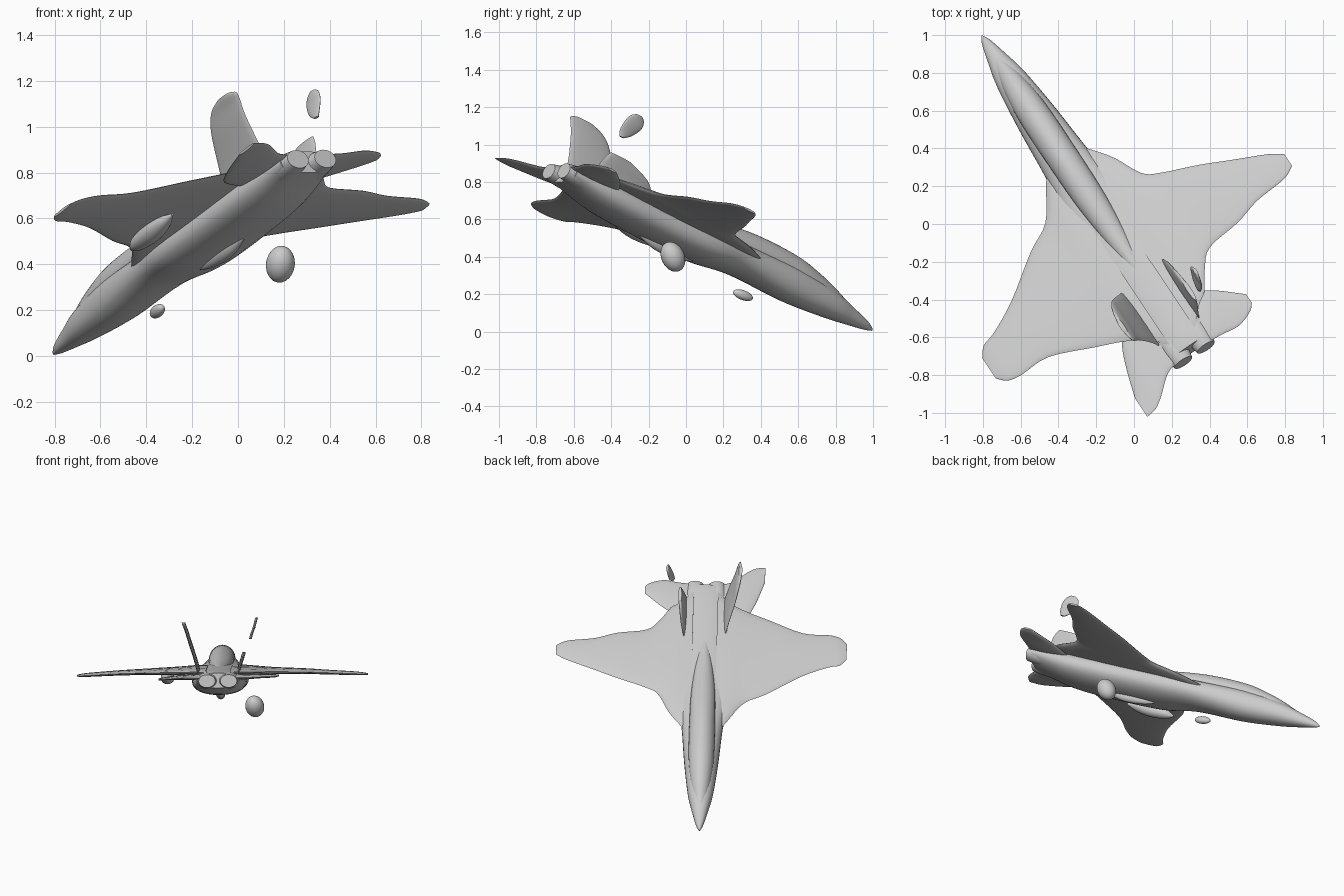
import bpy, bmesh
from math import sin, cos, pi, radians, copysign
from mathutils import Matrix, Vector

if "Cube" in bpy.data.objects:
    bpy.data.objects.remove(bpy.data.objects["Cube"])

# Aircraft frame: x = aft of nose tip, y = right wing, z = up; then posed nose-down
POSE = (Matrix.Translation((-0.805, 0.995, 0.01)) @ Matrix.Rotation(radians(-56.3), 4, 'Z')
        @ Matrix.Rotation(radians(-23.3), 4, 'Y') @ Matrix.Rotation(radians(0.9), 4, 'X'))


def smooth_stations(st, n=5):
    """Resample station tuples with a Catmull-Rom spline."""
    out = []
    for i in range(len(st) - 1):
        p0, p1, p2, p3 = (Vector(st[max(0, min(len(st) - 1, i + k))]) for k in (-1, 0, 1, 2))
        for j in range(n):
            t = j / n
            out.append(0.5 * (2 * p1 + (p2 - p0) * t + (2 * p0 - 5 * p1 + 4 * p2 - p3) * t * t
                              + (3 * p1 - p0 - 3 * p2 + p3) * t ** 3))
    out.append(Vector(st[-1]))
    return out


def loft(name, rings, angle=40):
    bm = bmesh.new()
    vr = [[bm.verts.new(p) for p in r] for r in rings]
    n = len(vr[0])
    for a, b in zip(vr, vr[1:]):
        for i in range(n):
            bm.faces.new((a[i], a[(i + 1) % n], b[(i + 1) % n], b[i]))
    bm.faces.new(vr[0])
    bm.faces.new(vr[-1])
    bmesh.ops.recalc_face_normals(bm, faces=bm.faces)
    me = bpy.data.meshes.new(name)
    bm.to_mesh(me)
    bm.free()
    ob = bpy.data.objects.new(name, me)
    bpy.context.collection.objects.link(ob)
    ob.matrix_world = POSE
    bpy.ops.object.select_all(action='DESELECT')
    ob.select_set(True)
    bpy.context.view_layer.objects.active = ob
    bpy.ops.object.shade_smooth_by_angle(angle=radians(angle))
    return ob


def se(v, e):
    return copysign(abs(v) ** e, v)


def body(name, stations, y=0.0, e=0.9, n=32):
    """Stations: (aft, half width, top, bottom)."""
    rings = []
    for a, w, top, bot in smooth_stations(stations):
        c, h = (top + bot) / 2, (top - bot) / 2
        rings.append([(a, y + w * se(cos(2 * pi * i / n), e), c + h * se(sin(2 * pi * i / n), e))
                      for i in range(n)])
    return loft(name, rings)


def surface(name, stations, n=24):
    """Lifting surface. Stations: (right, height, lead edge, trail edge, half thickness)."""
    rings = []
    for y, z, lead, trail, t in smooth_stations(stations, 4):
        c, h = (lead + trail) / 2, (trail - lead) / 2
        rings.append([(c + h * cos(2 * pi * i / n), y, z + t * sin(2 * pi * i / n))
                      for i in range(n)])
    return loft(name, rings)


def fin(name, stations, t=0.012, n=20):
    """Upright surface. Stations: (height, right, lead edge, trail edge)."""
    rings = []
    for z, y, lead, trail in smooth_stations(stations, 4):
        c, h = (lead + trail) / 2, (trail - lead) / 2
        rings.append([(c + h * cos(2 * pi * i / n), y + t * sin(2 * pi * i / n), z)
                      for i in range(n)])
    return loft(name, rings)


# Fuselage and canopy spine
body("fuselage", [(0, .004, .006, -.006), (.05, .026, .03, -.02), (.17, .055, .06, -.04),
                  (.31, .084, .09, -.06), (.58, .113, .11, -.085), (.93, .14, .09, -.085),
                  (1.2, .185, .07, -.12), (1.55, .185, .06, -.13), (1.86, .175, .05, -.122),
                  (2.08, .15, .04, -.085), (2.16, .14, .03, -.07)])
body("canopy_spine", [(.12, .02, .04, 0), (.3, .055, .105, 0), (.45, .075, .145, 0),
                      (.62, .085, .172, 0), (.9, .085, .17, 0), (1.15, .08, .135, 0),
                      (1.4, .06, .09, 0), (1.65, .03, .055, 0)], e=1.05)

# Engine nozzles
for side, label in ((-1, "left"), (1, "right")):
    body(label + "_nozzle", [(2.0, .07, .035, -.08), (2.12, .068, .032, -.075),
                             (2.2, .055, .02, -.065)], y=side * .072, e=1)

# Wings with leading-edge extensions
surface("left_wing", [(-.08, .03, .82, 2.1, .03), (-.16, .03, .94, 2.0, .03),
                      (-.27, .028, 1.11, 1.93, .026), (-.42, .025, 1.2, 1.86, .021),
                      (-.65, .018, 1.37, 1.755, .017), (-.82, .01, 1.46, 1.75, .014),
                      (-.90, .005, 1.485, 1.73, .012), (-.945, .002, 1.54, 1.68, .006)])
surface("right_wing", [(.08, .03, .82, 2.1, .03), (.165, .03, .93, 2.0, .03),
                       (.23, .029, 1.03, 1.95, .027), (.30, .027, 1.18, 1.84, .025),
                       (.385, .025, 1.24, 1.755, .021), (.58, .02, 1.325, 1.725, .018),
                       (.73, .013, 1.4, 1.68, .015), (.91, .005, 1.488, 1.66, .012),
                       (.985, 0, 1.54, 1.62, .006)])

# Tailplanes
surface("left_tailplane", [(-.08, .0, 1.85, 2.19, .02), (-.17, .0, 1.86, 2.21, .018),
                           (-.27, .0, 1.9, 2.3, .014), (-.33, -.003, 2.02, 2.34, .011),
                           (-.39, -.006, 2.22, 2.35, .006)])
surface("right_tailplane", [(.08, .0, 1.85, 2.19, .02), (.18, .0, 1.9, 2.2, .016),
                            (.28, .005, 1.97, 2.215, .013), (.37, .008, 2.055, 2.185, .011),
                            (.405, .01, 2.09, 2.15, .006)])

# Canted fins: the right one is broken, with its tip floating free
fin("left_fin", [(0, -.125, 1.68, 2.06), (.12, -.155, 1.73, 2.06), (.25, -.195, 1.79, 2.07),
                 (.31, -.212, 1.83, 2.085), (.345, -.225, 1.88, 2.09), (.362, -.23, 1.94, 2.05)])
fin("right_fin_root", [(0, .125, 1.65, 2.06), (.07, .142, 1.68, 2.05), (.12, .158, 1.74, 2.04),
                       (.16, .17, 1.88, 2.02)])
fin("right_fin_tip", [(.25, .215, 2.0, 2.03), (.28, .222, 1.96, 2.045), (.33, .24, 1.93, 2.045),
                      (.37, .25, 1.935, 2.03), (.39, .256, 1.96, 2.0)], t=.009)

# Underwing and belly stores
body("left_wing_store", [(1.22, .005, -.02, -.03), (1.28, .035, .01, -.055),
                         (1.4, .045, .02, -.065), (1.5, .035, .01, -.05),
                         (1.58, .005, -.01, -.02)], y=-.35, e=1)
body("belly_keel", [(1.2, .005, -.1, -.12), (1.3, .025, -.08, -.15), (1.45, .03, -.08, -.16),
                    (1.6, .005, -.1, -.125)], e=1)


def pod(name, loc, size, rot):
    bpy.ops.mesh.primitive_uv_sphere_add(segments=24, ring_count=14, location=loc,
                                         rotation=[radians(r) for r in rot])
    ob = bpy.context.object
    ob.name = name
    ob.scale = size
    bpy.ops.object.shade_smooth()


# Free-floating pods below the body
pod("large_pod", (.185, -.07, .4), (.063, .062, .084), (25, 8, 0))
pod("small_pod", (-.352, .305, .195), (.025, .06, .027), (-20, -25, 33))
